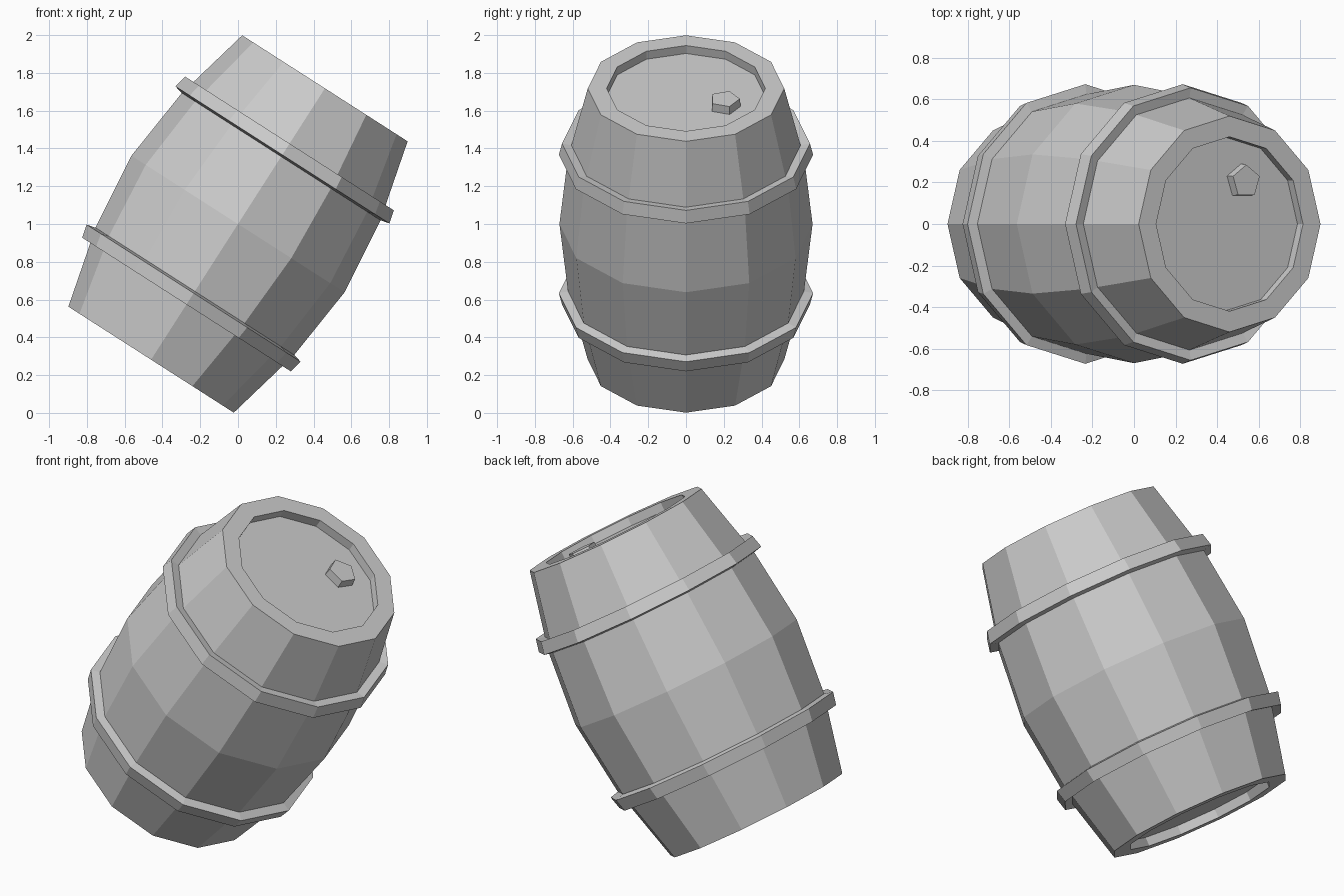
import bpy, bmesh
from math import sin, cos, pi, radians
from mathutils import Matrix

if "Cube" in bpy.data.objects:
    bpy.data.objects.remove(bpy.data.objects["Cube"])

# Tilted barrel frame: local z is the barrel axis
TILT = Matrix.Translation((0, 0, 1)) @ Matrix.Rotation(radians(32.65), 4, 'Y')


def lathe(name, profile, sides=12, closed=False, centre=(0, 0), phase=0.0):
    """Spin (radius, height) points; cap the ends, or close the loop."""
    bm = bmesh.new()
    rings = [[bm.verts.new((centre[0] + r * cos(2 * pi * i / sides + phase),
                            centre[1] + r * sin(2 * pi * i / sides + phase), z))
              for i in range(sides)] for r, z in profile]
    pairs = list(zip(rings, rings[1:]))
    if closed:
        pairs.append((rings[-1], rings[0]))
    else:
        bm.faces.new(rings[0])
        bm.faces.new(rings[-1])
    for a, b in pairs:
        for i in range(sides):
            j = (i + 1) % sides
            bm.faces.new((a[i], a[j], b[j], b[i]))
    bmesh.ops.recalc_face_normals(bm, faces=bm.faces)
    bm.transform(TILT)
    mesh = bpy.data.meshes.new(name)
    bm.to_mesh(mesh)
    bm.free()
    obj = bpy.data.objects.new(name, mesh)
    bpy.context.collection.objects.link(obj)
    return obj


# Bulging body with a recessed lid at both ends
half = [(0.67, 0), (0.625, 0.42), (0.52, 0.853), (0.42, 0.853), (0.42, 0.803)]
lathe("barrel_body", [(r, -z) for r, z in half[:0:-1]] + half)

# Two hoops following the slope of the staves
hoop = [(0.622, 0.423), (0.673, 0.435), (0.656, 0.506), (0.604, 0.494)]
for name, s in (("upper_hoop", 1), ("lower_hoop", -1)):
    lathe(name, [(r, s * z) for r, z in hoop], closed=True)

# Five-sided bung on the top lid
lathe("bung", [(0.085, 0.80), (0.08, 0.85)], sides=5, centre=(0.098, 0.205), phase=pi / 2)
